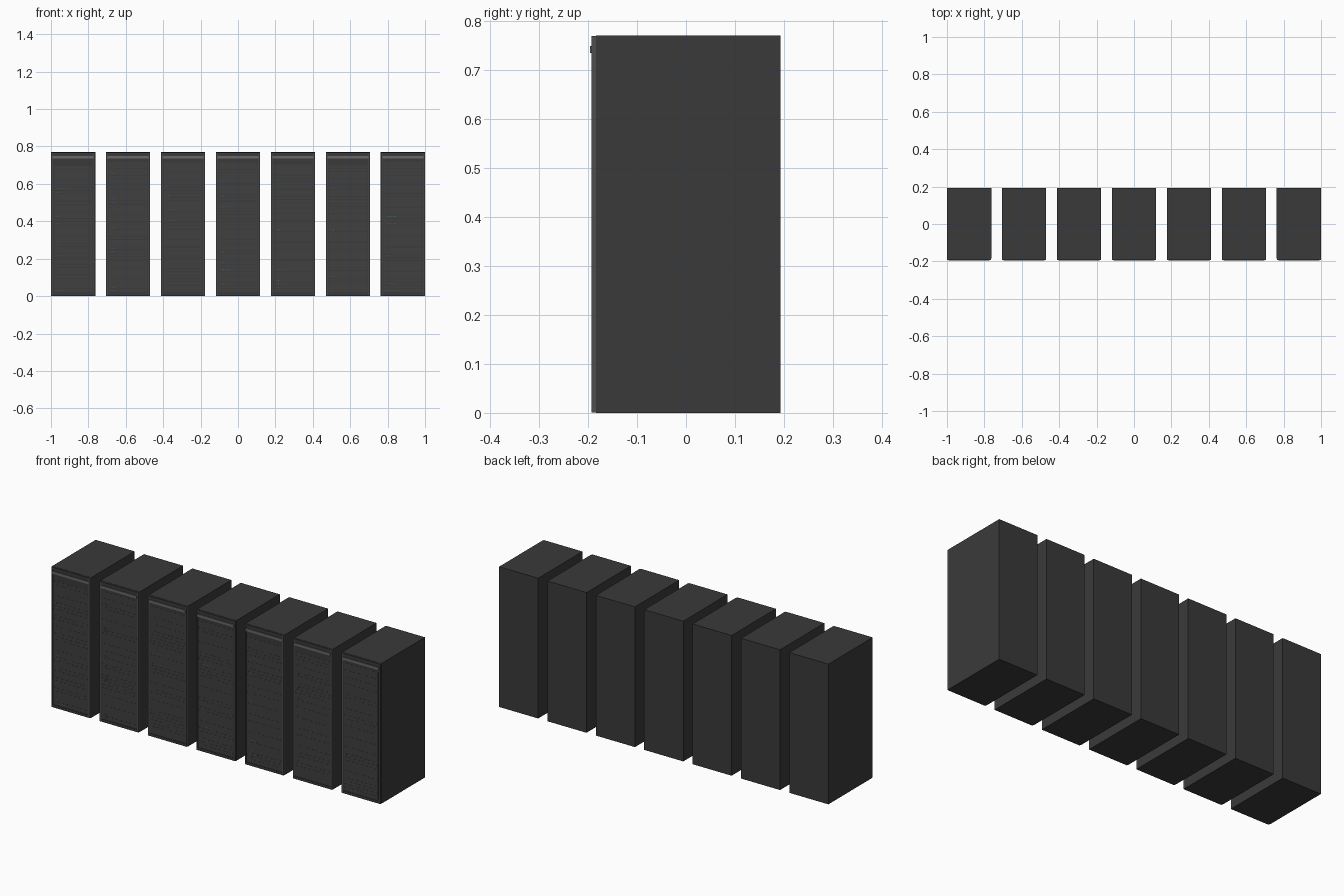
import bpy, bmesh, random
from mathutils import Matrix

if "Cube" in bpy.data.objects:
    bpy.data.objects.remove(bpy.data.objects["Cube"])

random.seed(4)
COUNT, W, H = 7, 0.237, 0.77
BACK, FRONT = 0.193, -0.193
PITCH = (2 - W) / (COUNT - 1)


def material(name, rgb):
    m = bpy.data.materials.new(name)
    m.diffuse_color = (*rgb, 1)
    m.use_nodes = True
    m.node_tree.nodes["Principled BSDF"].inputs["Base Color"].default_value = m.diffuse_color
    return m


DARK = material("dark_metal", (0.042, 0.042, 0.042))
PANEL = material("unit_metal", (0.05, 0.05, 0.05))
TRIM = material("trim_metal", (0.075, 0.075, 0.075))
BAR = material("bar_metal", (0.14, 0.14, 0.14))
GREEN = material("green_light", (0.05, 0.2, 0.06))
BLUE = material("blue_light", (0.06, 0.1, 0.25))


def boxes(name, mat, items):
    """One object made of boxes given as (x0, x1, y0, y1, z0, z1)."""
    bm = bmesh.new()
    for x0, x1, y0, y1, z0, z1 in items:
        place = Matrix.Translation(((x0 + x1) / 2, (y0 + y1) / 2, (z0 + z1) / 2))
        scale = Matrix.Diagonal((x1 - x0, y1 - y0, z1 - z0, 1))
        bmesh.ops.create_cube(bm, size=1, matrix=place @ scale)
    mesh = bpy.data.meshes.new(name)
    bm.to_mesh(mesh)
    bm.free()
    mesh.materials.append(mat)
    ob = bpy.data.objects.new(name, mesh)
    bpy.context.collection.objects.link(ob)
    return ob


for i in range(COUNT):
    a = -1 + i * PITCH
    b = a + W
    n = f"_{i + 1}"

    # Closed cabinet body
    boxes("cabinet_body" + n, DARK, [(a, b, -0.184, BACK, 0, H)])

    # Door frame: side posts, then head and foot rails
    boxes("door_posts" + n, TRIM, [(a + 0.001, a + 0.009, FRONT, -0.184, 0.001, H - 0.001),
                                   (b - 0.009, b - 0.001, FRONT, -0.184, 0.001, H - 0.001)])
    boxes("door_rails" + n, DARK, [(a + 0.009, b - 0.009, FRONT, -0.184, H - 0.014, H - 0.001),
                                   (a + 0.009, b - 0.009, FRONT, -0.184, 0.001, 0.015)])

    # Flat door panel and the light bar above it
    boxes("door_panel" + n, DARK, [(a + 0.009, b - 0.009, -0.191, -0.184, 0.015, H - 0.014)])
    boxes("header_bar" + n, BAR, [(a + 0.009, b - 0.009, -0.196, -0.191, 0.735, 0.749)])

    # Stack of equipment faceplates with thin gaps, and their status lights
    plates, greens, blues = [], [], []
    z = 0.022
    while z < 0.69:
        h = random.choice((0.018, 0.018, 0.038, 0.058))
        plates.append((a + 0.014, b - 0.014, -0.1915, -0.190, z, z + h - 0.003))
        if random.random() < 0.4:
            x = a + 0.03
            for k in range(random.choice((1, 2, 2, 6))):
                light = (x, x + 0.004, -0.192, -0.191, z + 0.006, z + 0.009)
                (greens if k % 2 else blues).append(light)
                x += 0.009
        z += h
    boxes("equipment_plates" + n, PANEL, plates)
    boxes("green_lights" + n, GREEN, greens)
    boxes("blue_lights" + n, BLUE, blues)
